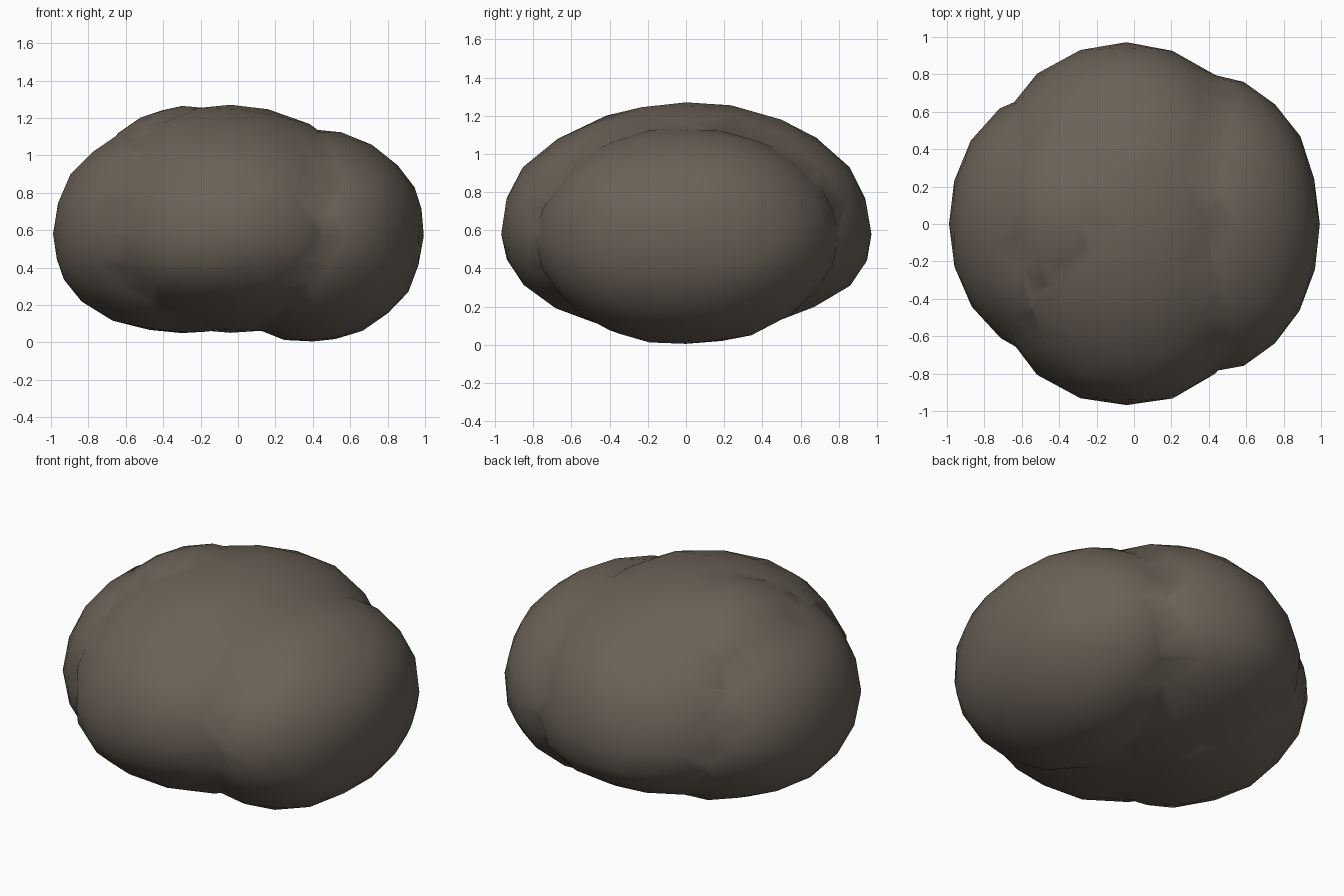
import bpy
import bmesh
from mathutils import Vector, noise

cube = bpy.data.objects.get("Cube")
if cube:
    bpy.data.objects.remove(cube)

# One stone colour
STONE = (0.145, 0.122, 0.095, 1)
stone = bpy.data.materials.new("grey brown stone")
stone.use_nodes = True
stone.diffuse_color = STONE
shader = stone.node_tree.nodes["Principled BSDF"]
shader.inputs["Base Color"].default_value = STONE
shader.inputs["Roughness"].default_value = 0.9


def lobe(name, centre, radii, down, power, seed):
    """Low-poly rounded lump; down is the depth below its centre."""
    bm = bmesh.new()
    bmesh.ops.create_icosphere(bm, subdivisions=3, radius=1)
    for v in bm.verts:
        d = v.co.normalized()
        boxed = sum(abs(c) ** power for c in d) ** (-1 / power)
        rough = 1 + 0.03 * noise.noise(d * 1.8 + Vector((seed, seed, seed)))
        height = radii[2] if d.z > 0 else down
        size = Vector((radii[0], radii[1], height))
        v.co = Vector(c * s for c, s in zip(d * boxed * rough, size)) + Vector(centre)
    mesh = bpy.data.meshes.new(name)
    bm.to_mesh(mesh)
    bm.free()
    mesh.materials.append(stone)
    obj = bpy.data.objects.new(name, mesh)
    bpy.context.collection.objects.link(obj)
    return obj


# Overlapping lumps of the boulder
main = lobe("boulder", (-0.04, 0, 0.58), (0.80, 0.98, 0.69), 0.53, 2.08, 3.3)
lumps = [
    lobe("left_lump", (0.40, 0, 0.57), (0.60, 0.79, 0.57), 0.57, 2.03, 7.7),
    lobe("right_lump", (-0.30, 0, 0.58), (0.70, 0.75, 0.60), 0.54, 2.03, 12.4),
    lobe("crown_lump", (-0.30, 0.03, 0.74), (0.50, 0.60, 0.52), 0.50, 2.05, 5.1),
]

# Fuse the lumps into a single creased stone
for lump in lumps:
    union = main.modifiers.new(lump.name, 'BOOLEAN')
    union.operation = 'UNION'
    union.solver = 'EXACT'
    union.object = lump
    lump.hide_render = True
    lump.hide_set(True)

bpy.context.view_layer.update()
fused = bpy.data.meshes.new_from_object(
    main.evaluated_get(bpy.context.evaluated_depsgraph_get()))
main.modifiers.clear()
main.data = fused
for lump in lumps:
    bpy.data.objects.remove(lump)

# Smooth shading with sharp creases
for o in bpy.context.selected_objects:
    o.select_set(False)
bpy.context.view_layer.objects.active = main
main.select_set(True)
bpy.ops.object.shade_smooth_by_angle(angle=0.9)
